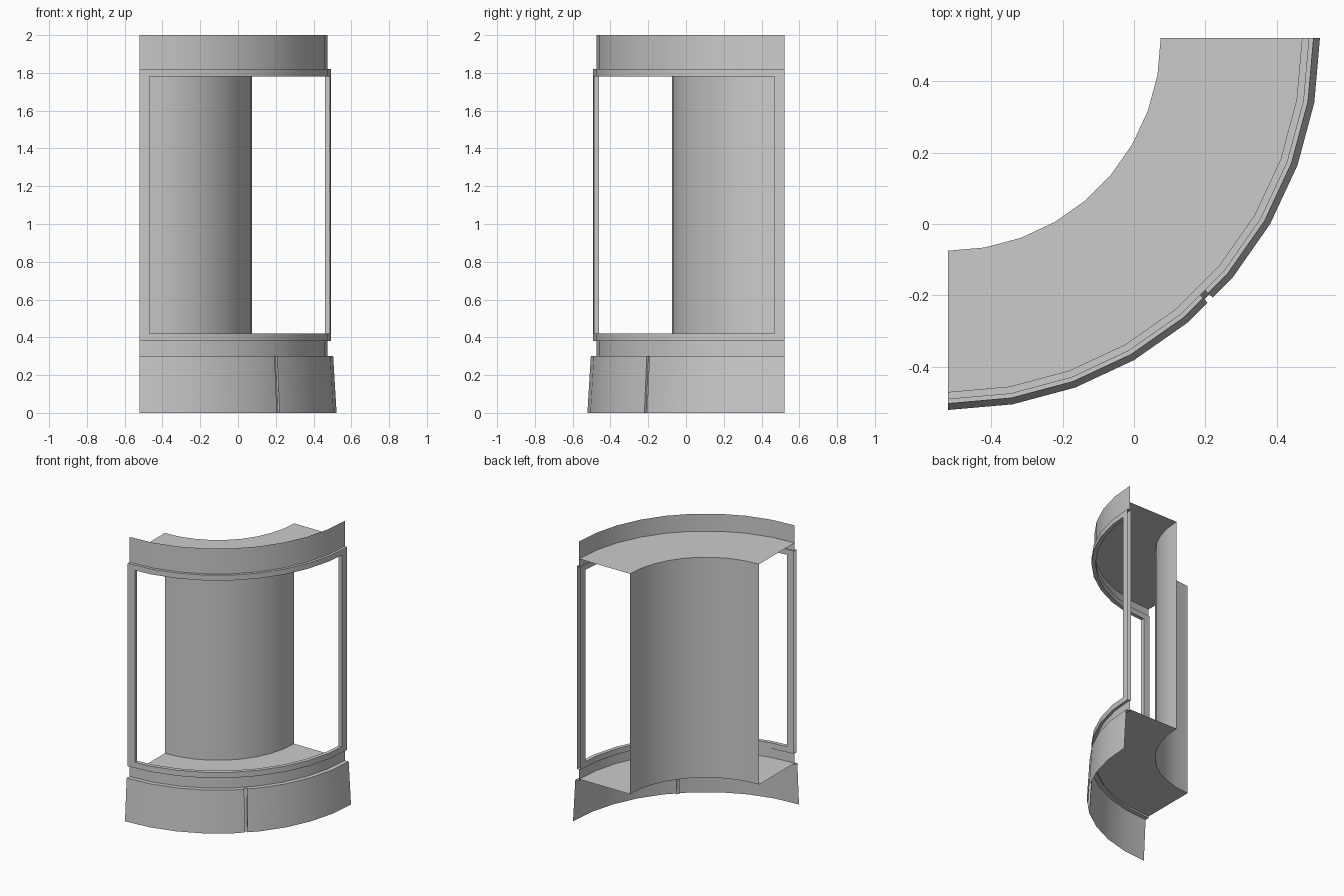
import bpy, bmesh, math

if "Cube" in bpy.data.objects:
    bpy.data.objects.remove(bpy.data.objects["Cube"])

C = 0.522                                   # arc centre is (-C, C)
STEPS = [i * 10 for i in range(10)]         # nine facets per quarter turn
OPEN = [3] + STEPS[1:-1] + [87]             # angular span of the window opening


def polar(r, a, z):
    # point on the faceted arc, staying on the chord between 10 degree steps
    k = math.cos(math.radians(5)) / math.cos(math.radians(a % 10 - 5))
    t = math.radians(a)
    return (-C + r * k * math.sin(t), C - r * k * math.cos(t), z)


def strip(bm, rows):
    # skin consecutive rows of points
    vs = [[bm.verts.new(p) for p in row] for row in rows]
    for a, b in zip(vs, vs[1:]):
        for i in range(len(a) - 1):
            bm.faces.new((a[i], a[i + 1], b[i + 1], b[i]))


def sweep(bm, profile, angles=STEPS):
    strip(bm, [[polar(r, a, z) for r, z in profile] for a in angles])


def finish(name, bm):
    bmesh.ops.remove_doubles(bm, verts=bm.verts, dist=1e-5)
    bmesh.ops.recalc_face_normals(bm, faces=bm.faces)
    me = bpy.data.meshes.new(name)
    bm.to_mesh(me)
    bm.free()
    ob = bpy.data.objects.new(name, me)
    bpy.context.collection.objects.link(ob)
    bpy.ops.object.select_all(action='DESELECT')
    ob.select_set(True)
    bpy.context.view_layer.objects.active = ob
    bpy.ops.object.shade_smooth_by_angle(angle=math.radians(30))


def swept(name, profile):
    bm = bmesh.new()
    sweep(bm, profile)
    finish(name, bm)


RI, RW = 0.597, 0.995                       # inner wall and outer wall radii
FLOOR, CEIL = 0.312, 1.876

# Inner curved wall, floor, ceiling, header and low wall
swept("inner_wall", [(RI, FLOOR), (RI, CEIL)])
swept("floor", [(RI, FLOOR), (RW, FLOOR)])
swept("ceiling", [(RI, CEIL), (RW, CEIL)])
swept("header", [(RW, 1.82), (RW, 2.0)])
swept("low_wall", [(RW, 0.30), (RW, 0.38)])

# Flared skirt in two halves with a shallow groove at the middle
bm = bmesh.new()
skirt = [(RW, 0.30), (1.026, 0.30), (1.044, 0.0)]
back = [(RW, 0.30), (1.013, 0.30), (1.031, 0.0)]
g = 0.55
sweep(bm, skirt, STEPS[:5] + [45 - g])
sweep(bm, skirt, [45 + g] + STEPS[5:])
sweep(bm, back, [45 - g, 45 + g])
for a in (45 - g, 45 + g):
    strip(bm, [[polar(r, a, z) for r, z in p[1:]] for p in (skirt, back)])
finish("skirt", bm)

# Window frame: two rails and two stiles around the opening
bm = bmesh.new()
F0, F1 = 0.987, 1.014
Z = [0.38, 0.42, 1.782, 1.82]
for zo, zi in ((Z[0], Z[1]), (Z[3], Z[2])):
    sweep(bm, [(F0, zi), (F0, zo), (F1, zo), (F1, zi)])
    sweep(bm, [(F0, zi), (F1, zi)], OPEN)
for end, inner in ((0, 3), (90, 87)):
    path = [(F0, end), (F0, inner), (F1, inner), (F1, end)]
    strip(bm, [[polar(r, a, z) for z in Z[1:3]] for r, a in path])
finish("window_frame", bm)
